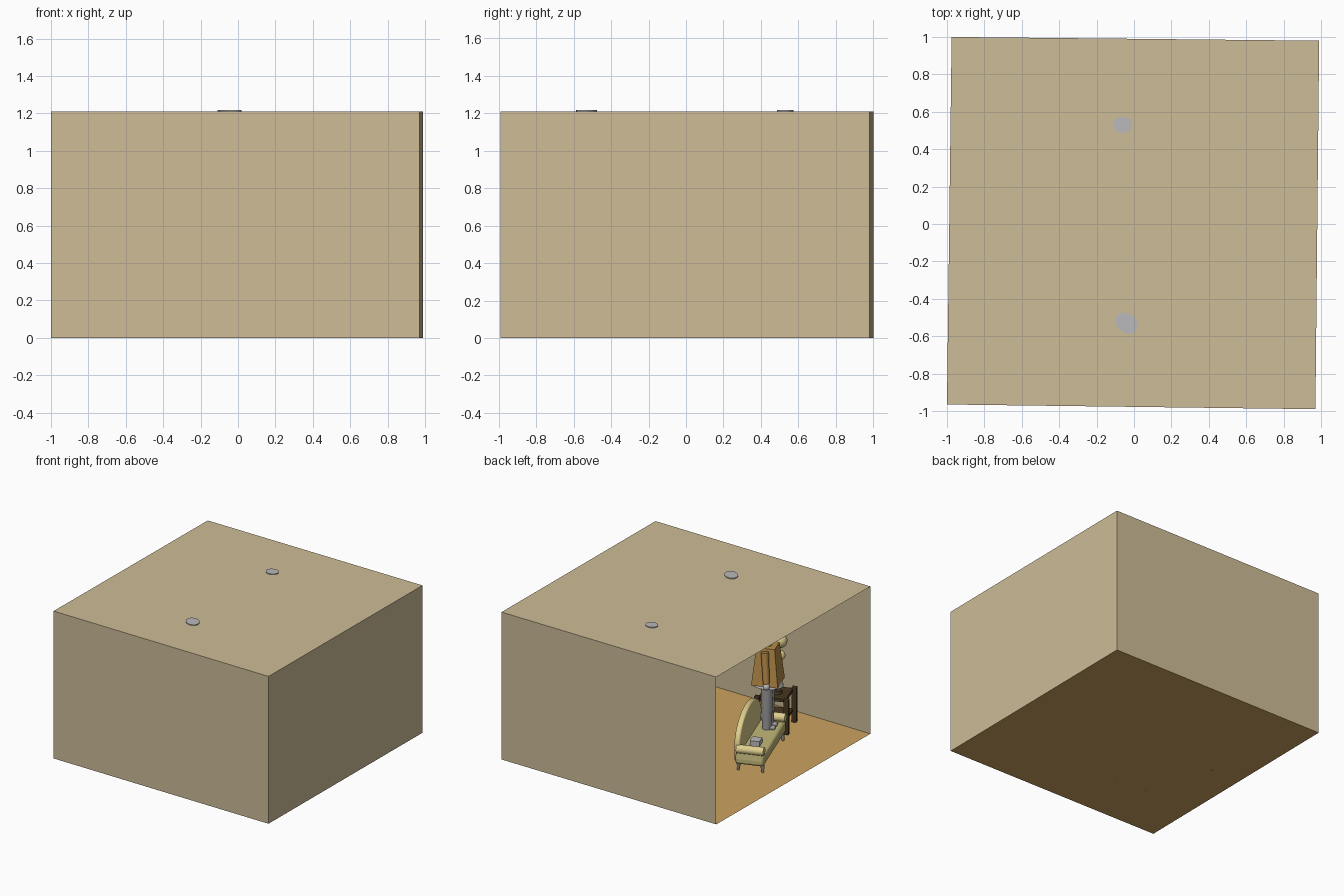
import bpy, bmesh, math
from mathutils import Matrix, Vector

if "Cube" in bpy.data.objects:
    bpy.data.objects.remove(bpy.data.objects["Cube"])

def mat(name, r, g, b):
    m = bpy.data.materials.new(name)
    lin = [((c / 255 + 0.055) / 1.055) ** 2.4 for c in (r, g, b)]
    m.diffuse_color = (*lin, 1)
    m.use_nodes = True
    m.node_tree.nodes["Principled BSDF"].inputs["Base Color"].default_value = m.diffuse_color
    return m

WALL = mat("wall tan", 206, 188, 151)
FLOOR = mat("floor wood", 204, 164, 96)
GREY = mat("light grey", 186, 186, 188)
SOFA = mat("sofa yellow", 222, 206, 142)
SEAT = mat("seat olive", 196, 184, 122)
DARK = mat("dark wood", 72, 55, 32)
TAN = mat("coat tan", 184, 140, 72)
LEGS = mat("trouser grey", 160, 160, 162)

def finish(name, bm, m, M=Matrix(), smooth=False, bevel=0):
    me = bpy.data.meshes.new(name)
    bm.to_mesh(me)
    bm.free()
    me.transform(M)
    me.materials.append(m)
    o = bpy.data.objects.new(name, me)
    bpy.context.collection.objects.link(o)
    if bevel:
        b = o.modifiers.new("round", 'BEVEL')
        b.width, b.segments = bevel, 3
    if smooth:
        bpy.context.view_layer.objects.active = o
        o.select_set(True)
        bpy.ops.object.shade_smooth_by_angle(angle=math.radians(40))
        o.select_set(False)
    return o

def sheet(name, pts, m):
    bm = bmesh.new()
    bm.faces.new([bm.verts.new(p) for p in pts])
    return finish(name, bm, m)

def box(name, loc, size, m, M=Matrix(), bevel=0):
    bm = bmesh.new()
    bmesh.ops.create_cube(bm, size=1, matrix=Matrix.Translation(loc) @ Matrix.Diagonal((*size, 1)))
    return finish(name, bm, m, M, bevel > 0, bevel)

def cone(name, a, b, r1, r2, m, M=Matrix(), n=20, flat=1.0):
    a, b = Vector(a), Vector(b)
    T = Matrix.Translation((a + b) / 2) @ (b - a).to_track_quat('Z', 'Y').to_matrix().to_4x4()
    bm = bmesh.new()
    bmesh.ops.create_cone(bm, cap_ends=True, segments=n, radius1=r1, radius2=r2,
                          depth=(b - a).length, matrix=T @ Matrix.Diagonal((1, flat, 1, 1)))
    return finish(name, bm, m, M, n > 6)

def ball(name, loc, r, m, M=Matrix()):
    bm = bmesh.new()
    bmesh.ops.create_uvsphere(bm, u_segments=20, v_segments=12, radius=r, matrix=Matrix.Translation(loc))
    return finish(name, bm, m, M, True)

def frame(x, y, deg):
    return Matrix.Translation((x, y, 0)) @ Matrix.Rotation(math.radians(deg), 4, 'Z')

# Room shell: thin sheets, left side open
H = 1.21
fl, fr, br, bl = (-1.0, -.965), (.97, -.99), (.99, .98), (-.975, 1.0)
def wall(name, p, q):
    sheet(name, [(*p, 0), (*q, 0), (*q, H), (*p, H)], WALL)
wall("front_wall", fl, fr)
wall("right_wall", fr, br)
wall("back_wall", br, bl)
sheet("ceiling", [(*p, H) for p in (fl, fr, br, bl)], WALL)
sheet("floor", [(*p, 0) for p in (fl, fr, br, bl)], FLOOR)

# Ceiling lamps poking through the ceiling
for i, (x, y, rx, ry, deg) in enumerate([(-.06, .53, .05, .044, 0), (-.04, -.53, .064, .05, -40)]):
    cone(f"ceiling_lamp_{i}", (0, 0, H - .03), (0, 0, H + .007), rx, rx, GREY,
         frame(x, y, deg), 24, ry / rx)

# Sofa: length along local y, facing local -x
S = frame(-.545, -.19, 20)
box("sofa_seat", (0, 0, .105), (.22, .66, .09), SEAT, S, .02)
for sy in (-1, 1):
    cone(f"sofa_arm_{sy}", (-.11, .31 * sy, .18), (.10, .31 * sy, .18), .034, .034, SOFA, S)
    box(f"arm_support_{sy}", (0, .31 * sy, .14), (.19, .045, .07), SOFA, S)
    for sx in (-1, 1):
        cone(f"sofa_foot_{sx}_{sy}", (.095 * sx, .29 * sy, 0), (.09 * sx, .29 * sy, .07), .009, .018, LEGS, S, 12)

# Arched sofa back, extruded from a half-round profile
bm = bmesh.new()
prof = [(.075, -.32, .08), (.075, .32, .08)]
for i in range(17):
    t = math.pi * i / 16
    prof.append((.075, .32 * math.cos(t), .2 + .21 * math.sin(t)))
f = bm.faces.new([bm.verts.new(p) for p in prof])
g = bmesh.ops.extrude_face_region(bm, geom=[f])
bmesh.ops.translate(bm, vec=(.045, 0, 0), verts=[v for v in g['geom'] if isinstance(v, bmesh.types.BMVert)])
bmesh.ops.recalc_face_normals(bm, faces=bm.faces)
finish("sofa_back", bm, SOFA, S, True, .012)

# Small box lying on the seat
box("seat_box", (.0, .13, .17), (.075, .08, .04), GREY, S)

# End table with corner posts
T = frame(-.345, -.673, 20)
for sx in (-1, 1):
    for sy in (-1, 1):
        box(f"table_post_{sx}_{sy}", (.113 * sx, .113 * sy, .143), (.04, .04, .286), DARK, T, .006)
box("table_top", (0, 0, .265), (.21, .21, .025), DARK, T)
box("table_shelf", (0, 0, .10), (.21, .21, .02), DARK, T)

# Table lamp of stacked balls
cone("lamp_foot", (0, 0, .278), (0, 0, .30), .05, .04, DARK, T)
cone("lamp_stem", (0, 0, .30), (0, 0, .74), .01, .01, DARK, T)
for i, (z, r) in enumerate([(.35, .045), (.58, .04), (.70, .055)]):
    ball(f"lamp_ball_{i}", (-.03 if i else 0, -.01, z), r, SOFA, T)

# Standing figure on the seat
P = frame(-.485, -.37, 20)
for s in (-1, 1):
    cone(f"trouser_leg_{s}", (0, .03 * s, .15), (0, .028 * s, .53), .036, .048, LEGS, P)
    box(f"shoe_{s}", (-.02, .03 * s, .16), (.09, .045, .03), LEGS, P, .01)
    cone(f"sleeve_{s}", (0, .09 * s, .80), (-.02, .12 * s, .56), .03, .026, TAN, P, 12)
    ball(f"hand_{s}", (-.02, .12 * s, .53), .026, GREY, P)
cone("shirt_hem", (0, 0, .495), (0, 0, .535), .12, .10, GREY, P, 20, .8)
cone("coat", (0, 0, .52), (0, 0, .82), .145, .10, TAN, P @ Matrix.Rotation(math.pi / 4, 4, 'Z'), 4)
cone("neck", (0, 0, .81), (0, 0, .87), .03, .03, SOFA, P)
ball("head", (-.01, 0, .91), .065, SOFA, P)
ball("hair", (.012, 0, .925), .068, DARK, P)

# Desk in the hidden half of the room
D = frame(.52, .037, -17.6)
box("desk_panel", (0, 0, .15), (.535, .016, .30), GREY, D)
box("desk_top", (0, -.11, .31), (.535, .26, .02), DARK, D)
cone("desk_leg", (-.045, -.22, 0), (-.045, -.22, .30), .015, .015, GREY, D, 12)
